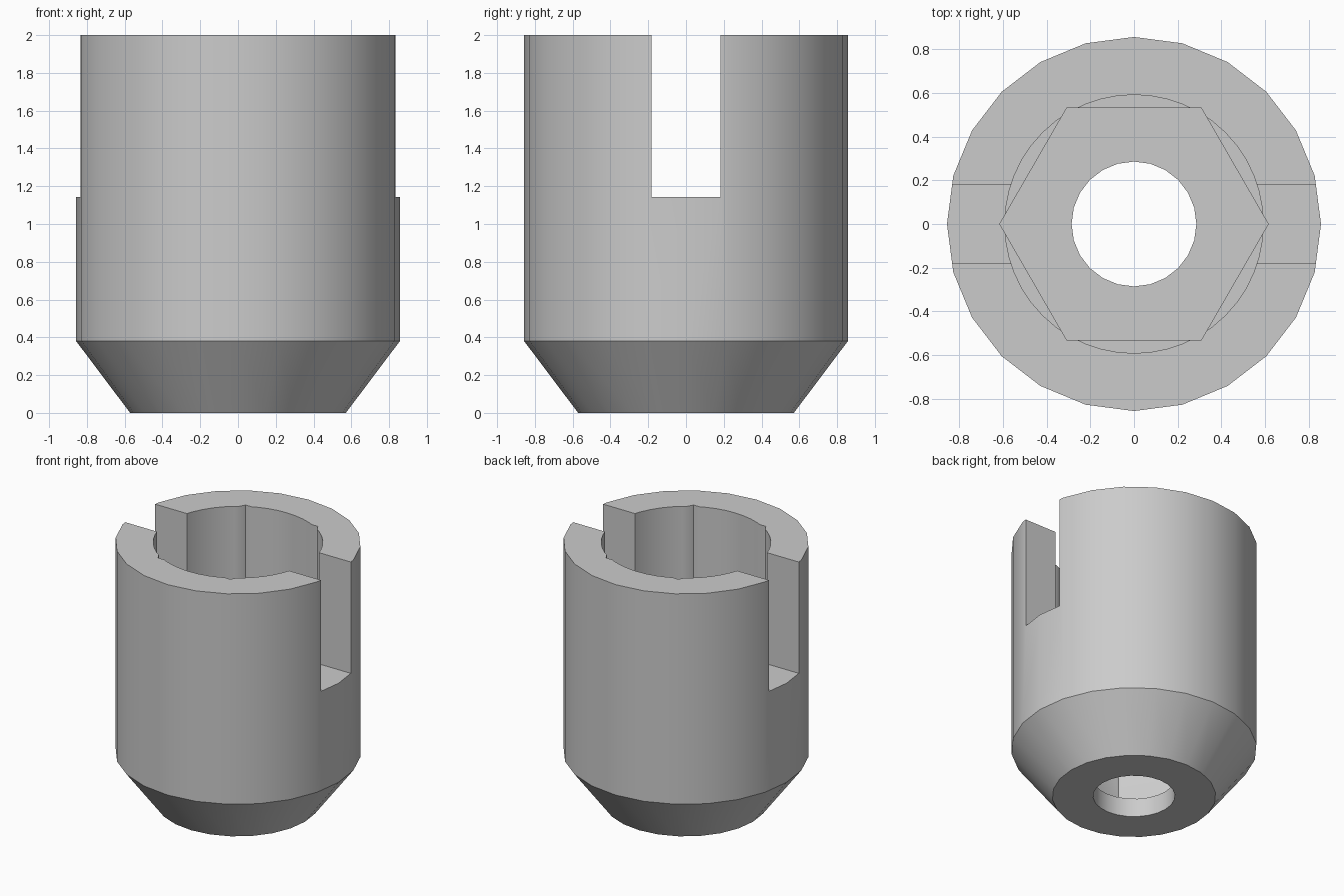
import bpy
from math import pi

cube = bpy.data.objects.get("Cube")
if cube:
    bpy.data.objects.remove(cube, do_unlink=True)

HEIGHT = 2.0
OUTER_R, FOOT_R, TAPER_TOP = 0.857, 0.571, 0.38
ABOVE = HEIGHT + 0.2

metal = bpy.data.materials.new("plain grey")
metal.use_nodes = True
grey = (0.6, 0.6, 0.6, 1)
metal.diffuse_color = grey
metal.node_tree.nodes["Principled BSDF"].inputs["Base Color"].default_value = grey


def frustum(name, sides, r_low, r_high, z_low, z_high):
    """Upright prism or cone with a vertex on the +x axis."""
    bpy.ops.mesh.primitive_cone_add(
        vertices=sides, radius1=r_low, radius2=r_high, depth=z_high - z_low,
        location=(0, 0, (z_low + z_high) / 2), rotation=(0, 0, pi / 2))
    obj = bpy.context.object
    obj.name = name
    return obj


def apply_boolean(target, tool, operation):
    """Combine the tool into the target, then discard the tool."""
    tool.hide_render = True
    mod = target.modifiers.new(tool.name, "BOOLEAN")
    mod.operation, mod.solver, mod.object = operation, "EXACT", tool
    bpy.context.view_layer.objects.active = target
    bpy.ops.object.modifier_apply(modifier=mod.name)
    bpy.data.objects.remove(tool, do_unlink=True)


# Barrel: straight wall above a tapered foot
socket = frustum("slotted_socket", 24, OUTER_R, OUTER_R, TAPER_TOP, HEIGHT)
foot = frustum("tapered_foot", 24, FOOT_R, OUTER_R, 0, TAPER_TOP)
apply_boolean(socket, foot, "UNION")

# Through hole, hexagonal pocket, round counterbore
for cutter in (
    frustum("through_hole", 24, 0.286, 0.286, -0.2, ABOVE),
    frustum("hex_pocket", 6, 0.615, 0.615, 0.143, ABOVE),
    frustum("round_bore", 48, 0.592, 0.592, 0.857, ABOVE),
):
    apply_boolean(socket, cutter, "DIFFERENCE")

# Slot across both walls
SLOT_FLOOR, SLOT_WIDTH = 1.143, 0.364
bpy.ops.mesh.primitive_cube_add(size=1, location=(0, 0, (SLOT_FLOOR + ABOVE) / 2))
slot = bpy.context.object
slot.name = "cross_slot"
slot.scale = (2.2, SLOT_WIDTH, ABOVE - SLOT_FLOOR)
bpy.context.view_layer.update()
apply_boolean(socket, slot, "DIFFERENCE")

# Colour and shading
socket.data.materials.clear()
socket.data.materials.append(metal)
bpy.ops.object.select_all(action="DESELECT")
socket.select_set(True)
bpy.context.view_layer.objects.active = socket
bpy.ops.object.shade_smooth_by_angle(angle=pi / 6)
